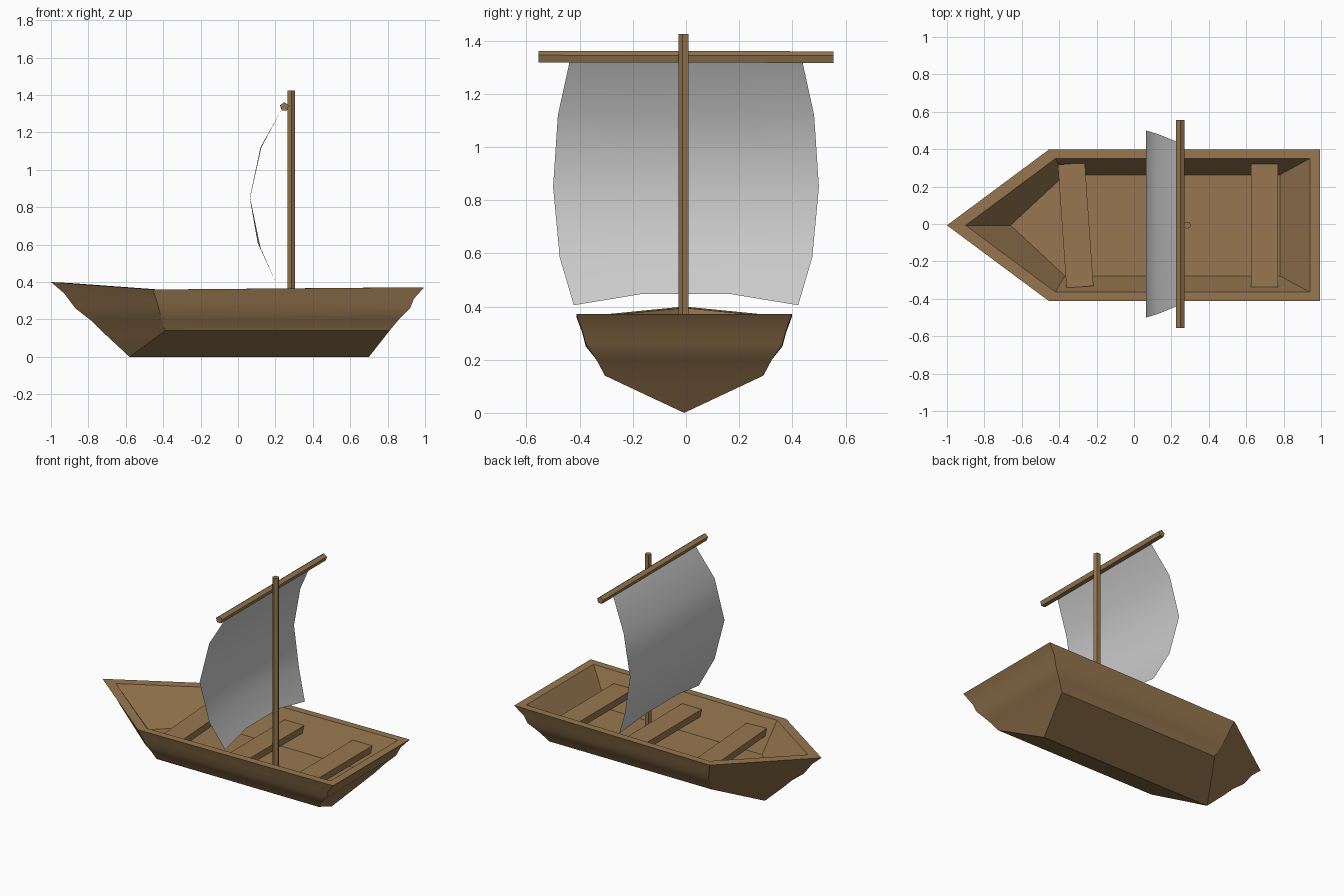
import bpy, bmesh, math
from mathutils import Matrix, Vector

if "Cube" in bpy.data.objects:
    bpy.data.objects.remove(bpy.data.objects["Cube"])

wood = bpy.data.materials.new("wood")
wood.diffuse_color = (0.31, 0.185, 0.08, 1)
wood.use_nodes = True
wood.node_tree.nodes["Principled BSDF"].inputs["Base Color"].default_value = wood.diffuse_color
CY = -0.007  # centreline of hull and mast


def make(name, bm, mat=None, smooth=None):
    me = bpy.data.meshes.new(name)
    bm.to_mesh(me)
    bm.free()
    ob = bpy.data.objects.new(name, me)
    bpy.context.collection.objects.link(ob)
    if mat:
        me.materials.append(mat)
    if smooth:
        bpy.ops.object.select_all(action='DESELECT')
        ob.select_set(True)
        bpy.context.view_layer.objects.active = ob
        bpy.ops.object.shade_smooth_by_angle(angle=math.radians(smooth))
    return ob


# Hull: five-sided rings from keel, up the planks, over the rim, down to the floor
# (bow x, bow z, shoulder x, side z, stern x, stern z, half width)
rings = [
    (-0.58, 0.00, -0.58, 0.00, 0.70, 0.00, 0.0),
    (-0.72, 0.13, -0.39, 0.14, 0.81, 0.14, 0.298),
    (-0.78, 0.19, -0.41, 0.20, 0.86, 0.20, 0.33),
    (-0.87, 0.26, -0.42, 0.25, 0.92, 0.26, 0.37),
    (-0.93, 0.34, -0.435, 0.30, 0.94, 0.31, 0.383),
    (-1.00, 0.40, -0.455, 0.36, 0.995, 0.372, 0.405),
    (-0.90, 0.395, -0.42, 0.36, 0.94, 0.372, 0.357),
    (-0.66, 0.15, -0.37, 0.15, 0.78, 0.15, 0.27),
]
bm = bmesh.new()
loops = []
for bx, bz, sx, sz, tx, tz, w in rings:
    pts = [(bx, 0, bz), (sx, -w, sz), (tx, -w, tz), (tx, w, tz), (sx, w, sz)]
    loops.append([bm.verts.new((x, y + CY, z)) for x, y, z in pts])
for a, b in zip(loops, loops[1:]):
    for i in range(5):
        j = (i + 1) % 5
        bm.faces.new((a[i], a[j], b[j], b[i]))
bm.faces.new(loops[-1])
bmesh.ops.remove_doubles(bm, verts=bm.verts, dist=1e-4)
bmesh.ops.recalc_face_normals(bm, faces=bm.faces)
make("hull", bm, wood, 30)


# Bench seats, the front one set slightly askew
def seat(name, x, turn=0):
    bm = bmesh.new()
    bmesh.ops.create_cube(bm, size=1, matrix=Matrix.Translation((x, CY, 0.277))
                          @ Matrix.Rotation(turn, 4, 'Z')
                          @ Matrix.Diagonal((0.145, 0.66, 0.045, 1)))
    make(name, bm, wood)


seat("front_seat", -0.312, math.radians(4))
seat("middle_seat", 0.192)
seat("rear_seat", 0.698)


# Mast and yard: five-sided poles between two points
def pole(name, p, q, r):
    p, q = Vector(p), Vector(q)
    bm = bmesh.new()
    rot = (q - p).to_track_quat('Z', 'Y').to_matrix().to_4x4()
    bmesh.ops.create_cone(bm, cap_ends=True, segments=5, radius1=r, radius2=r,
                          depth=(q - p).length,
                          matrix=Matrix.Translation((p + q) / 2) @ rot)
    make(name, bm, wood)


pole("mast", (0.285, CY, 0.14), (0.285, CY, 1.425), 0.021)
pole("yard", (0.248, -0.555, 1.338), (0.248, 0.555, 1.336), 0.024)

# Sail: billowing grid (x, half width, edge z, middle x, middle z)
rows = [
    (0.235, 0.437, 1.325, 0.235, 1.325),
    (0.125, 0.482, 1.12, 0.12, 1.12),
    (0.065, 0.50, 0.85, 0.063, 0.85),
    (0.12, 0.475, 0.585, 0.105, 0.61),
    (0.20, 0.422, 0.405, 0.18, 0.447),
]
bm = bmesh.new()
grid = []
for x, w, z, mx, mz in rows:
    grid.append([bm.verts.new((ex, w * f, ez)) for f, ex, ez in
                 ((-1, x, z), (-0.4, mx, mz), (0.4, mx, mz), (1, x, z))])
for a, b in zip(grid, grid[1:]):
    for i in range(3):
        bm.faces.new((a[i], a[i + 1], b[i + 1], b[i]))
make("sail", bm, None, 60)
